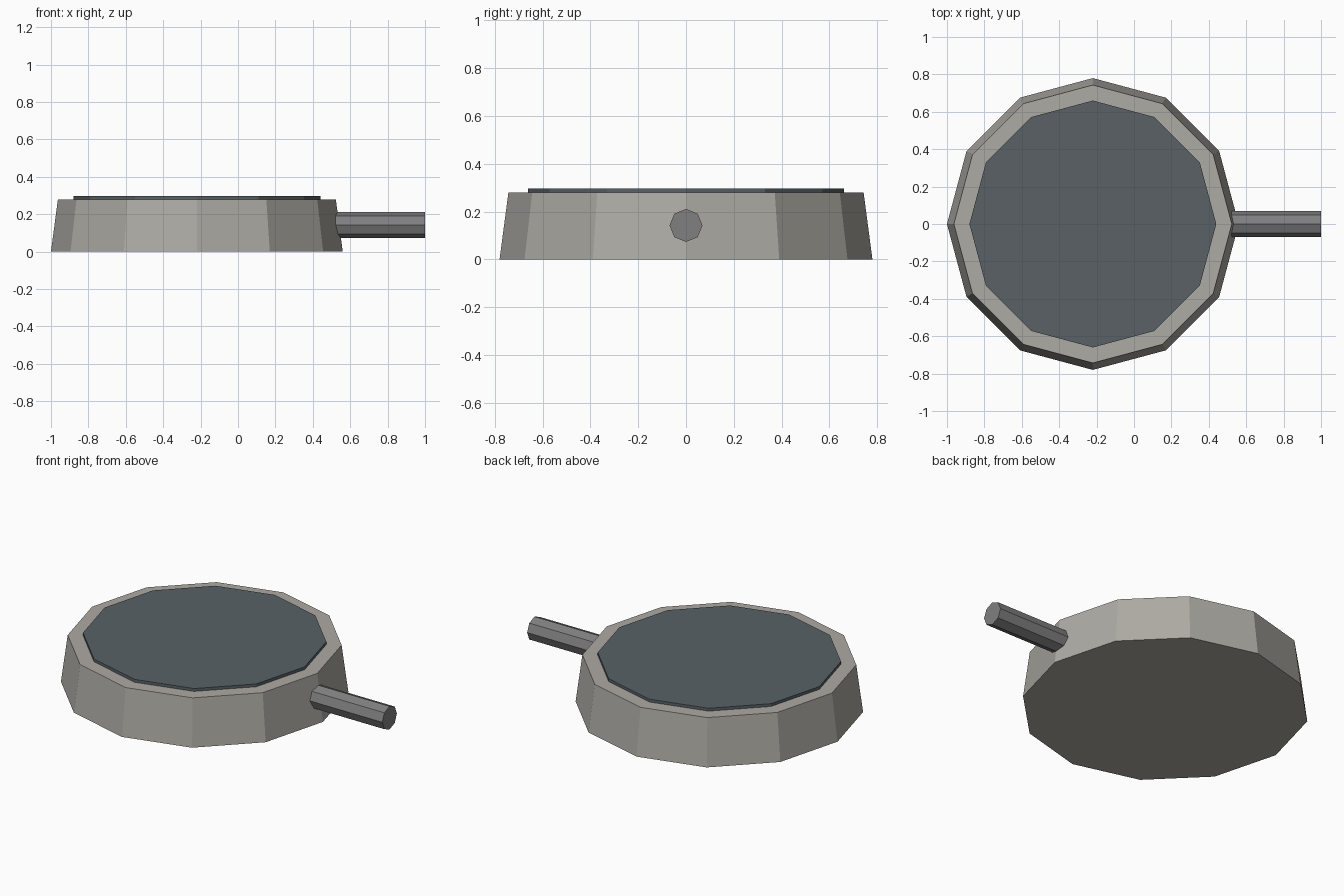
import bpy
import math

cube = bpy.data.objects.get("Cube")
if cube:
    bpy.data.objects.remove(cube, do_unlink=True)

CENTRE_X = -0.22


def material(name, rgb):
    mat = bpy.data.materials.new(name)
    mat.use_nodes = True
    colour = (*rgb, 1.0)
    mat.diffuse_color = colour
    mat.node_tree.nodes["Principled BSDF"].inputs["Base Color"].default_value = colour
    return mat


def prism(name, sides, r1, r2, depth, location, mat, rotation=(0, 0, 0)):
    """Flat-shaded prism or frustum with capped ends."""
    bpy.ops.mesh.primitive_cone_add(vertices=sides, radius1=r1, radius2=r2, depth=depth,
                                    location=location, rotation=rotation)
    obj = bpy.context.object
    obj.name = name
    obj.data.materials.append(mat)
    return obj


stone = material("warm grey", (0.42, 0.405, 0.37))
slate = material("dark slate", (0.10, 0.121, 0.133))
steel = material("mid grey", (0.215, 0.215, 0.22))

# Tapered twelve-sided body
prism("body", 12, 0.78, 0.743, 0.28, (CENTRE_X, 0, 0.14), stone)

# Thin dark disc slightly proud of the rim
prism("top_disc", 12, 0.66, 0.66, 0.037, (CENTRE_X, 0, 0.2785), slate)

# Eight-sided rod out of the left side
prism("side_rod", 8, 0.069, 0.069, 0.55, (0.725, 0, 0.142), steel,
      rotation=(0, math.pi / 2, 0))
